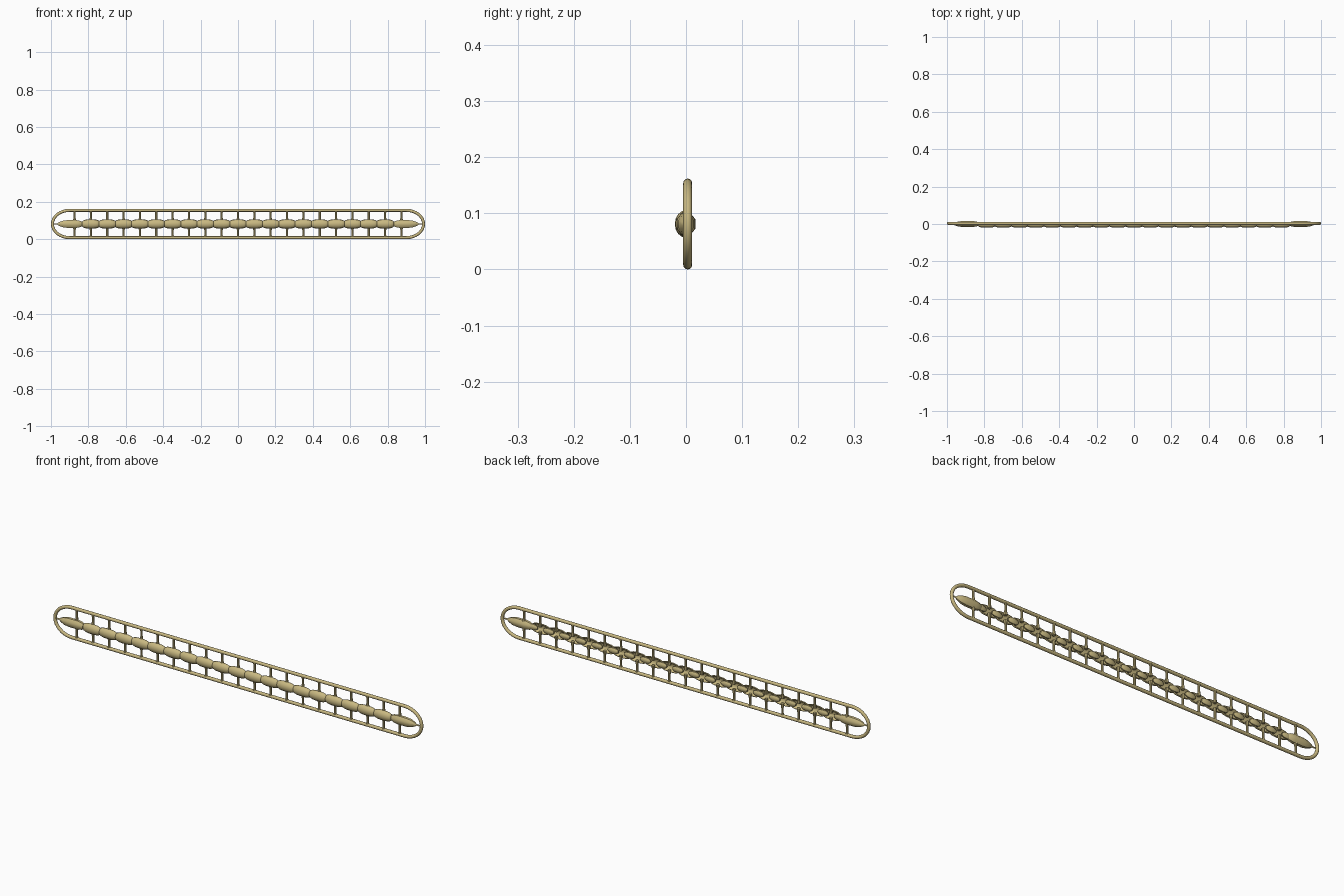
import bpy, bmesh, math
from mathutils import Vector

if "Cube" in bpy.data.objects:
    bpy.data.objects.remove(bpy.data.objects["Cube"])

gold = bpy.data.materials.new("aged_gold")
gold.diffuse_color = (0.58, 0.48, 0.22, 1)
gold.use_nodes = True
gold.node_tree.nodes["Principled BSDF"].inputs["Base Color"].default_value = gold.diffuse_color
ZC = 0.081      # height of the bead row
YF = 0.003      # depth of the frame


def finish(name, bm, angle=40):
    bmesh.ops.recalc_face_normals(bm, faces=bm.faces)
    me = bpy.data.meshes.new(name)
    bm.to_mesh(me)
    bm.free()
    ob = bpy.data.objects.new(name, me)
    bpy.context.collection.objects.link(ob)
    me.materials.append(gold)
    bpy.context.view_layer.objects.active = ob
    for o in bpy.context.selected_objects:
        o.select_set(False)
    ob.select_set(True)
    bpy.ops.object.shade_smooth_by_angle(angle=math.radians(angle))
    return ob


def bridge(bm, rings, close_ring=True, loop=False):
    n = len(rings[0])
    pairs = list(zip(rings, rings[1:]))
    if loop:
        pairs.append((rings[-1], rings[0]))
    for a, b in pairs:
        for i in range(n if close_ring else n - 1):
            j = (i + 1) % n
            bm.faces.new((a[i], a[j], b[j], b[i]))


def lathe_x(bm, profile, cx, ysc=0.8, half=False, seg=8):
    # turn (x, radius) points about the x axis; half keeps only the front shell
    rings = []
    for x, r in profile:
        ring = []
        for i in range(seg + 1 if half else seg):
            a = math.pi * i / seg if half else 2 * math.pi * (i + .5) / seg
            y = -math.sin(a) * r * ysc
            ring.append(bm.verts.new((cx + x, y, ZC + math.cos(a) * r)))
        rings.append(ring)
    bridge(bm, rings, not half)
    if not half:
        bm.faces.new(rings[0])
        bm.faces.new(rings[-1])


# oval tube frame
bm = bmesh.new()
R, N = 0.008, 12
path = []
for side in (1, -1):
    for i in range(17):
        a = math.pi * (i / 16 - 0.5)
        path.append(Vector((side * (0.9 + 0.092 * math.cos(a)), YF,
                            ZC + side * 0.073 * math.sin(a))))
rings = []
for i, p in enumerate(path):
    t = (path[(i + 1) % len(path)] - path[i - 1]).normalized()
    nrm = t.cross(Vector((0, 1, 0)))
    rings.append([bm.verts.new(p + R * (math.cos(2 * math.pi * k / N) * nrm
                  + math.sin(2 * math.pi * k / N) * Vector((0, 1, 0)))) for k in range(N)])
bridge(bm, rings, loop=True)
finish("oval_frame", bm)

# rungs, flared where they meet the frame and the beads
STEP = 0.0874
bm = bmesh.new()
for k in range(-10, 11):
    for s in (1, -1):
        rings = []
        for h, r in ((0.012, 0.008), (0.024, 0.0075), (0.034, 0.0055), (0.060, 0.0055), (0.072, 0.008)):
            rings.append([bm.verts.new((k * STEP + r * math.cos(2 * math.pi * i / 8),
                          YF + r * math.sin(2 * math.pi * i / 8), ZC + s * h)) for i in range(8)])
        bridge(bm, rings)
        bm.faces.new(rings[0])
        bm.faces.new(rings[-1])
finish("rungs", bm)

# hollow-backed beads along the middle
bm = bmesh.new()
bead = [(-0.046, 0.011), (-0.040, 0.017), (-0.028, 0.021), (-0.012, 0.0225),
        (0.012, 0.0225), (0.028, 0.021), (0.040, 0.017), (0.046, 0.011)]
for k in range(-9, 10):
    lathe_x(bm, bead, k * STEP, half=True)
ob = finish("bead_shells", bm)
mod = ob.modifiers.new("thickness", 'SOLIDIFY')
mod.thickness = 0.004
mod.offset = 0

# small links behind the beads
bm = bmesh.new()
link = [(-0.028, 0.006), (-0.018, 0.013), (0, 0.015), (0.018, 0.013), (0.028, 0.006)]
for k in range(-10, 10):
    lathe_x(bm, link, (k + 0.5) * STEP, ysc=0.65)
finish("back_links", bm)

# tapered end beads with a pin to the frame
bm = bmesh.new()
for s in (1, -1):
    tip = [(0.832, 0.011), (0.842, 0.018), (0.865, 0.0225), (0.915, 0.022),
           (0.940, 0.018), (0.960, 0.009), (0.966, 0.004), (0.994, 0.003)]
    lathe_x(bm, [(s * x, r) for x, r in tip], 0)
finish("end_beads", bm)
